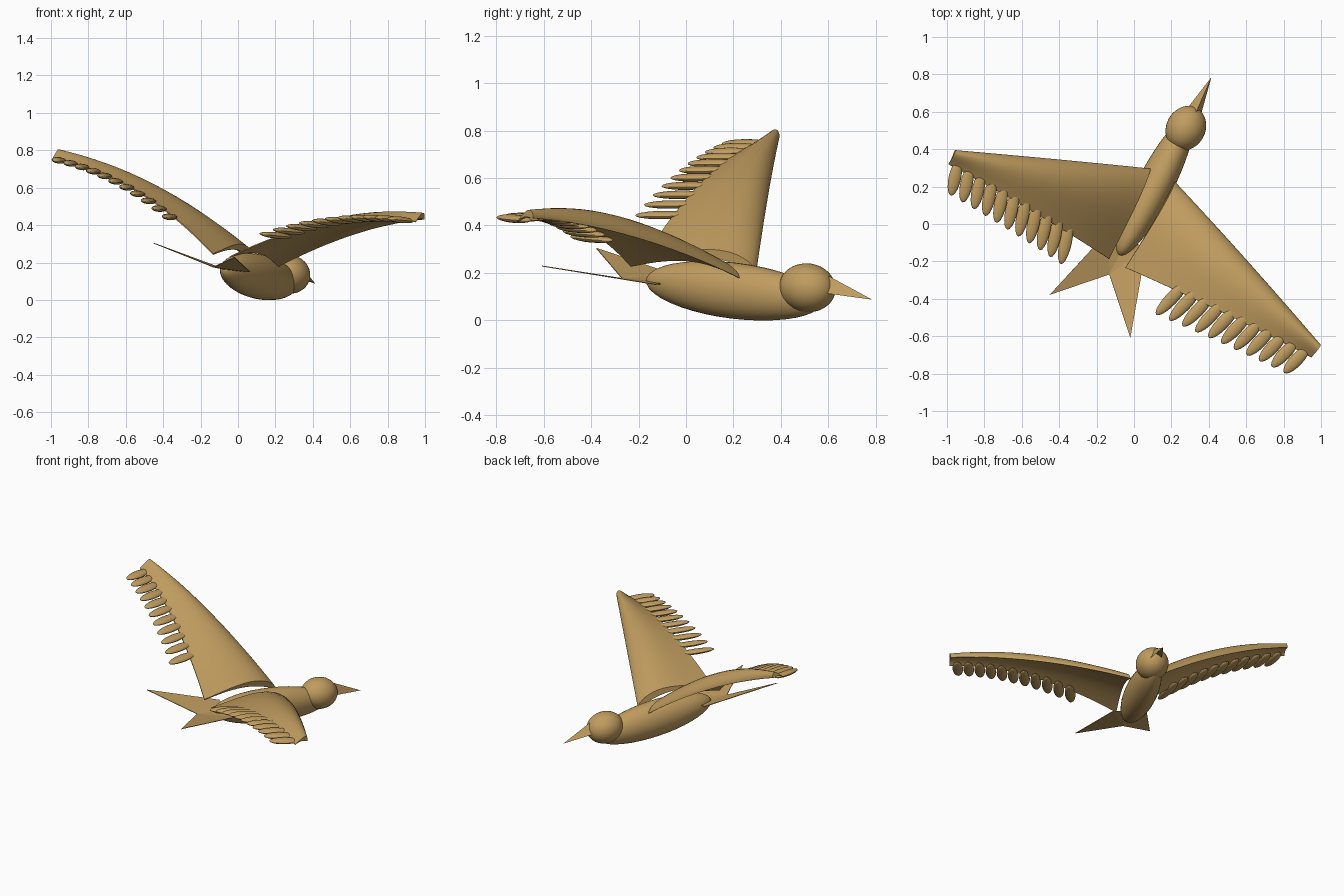
import bpy, bmesh, math
from mathutils import Matrix, Vector

if "Cube" in bpy.data.objects:
    bpy.data.objects.remove(bpy.data.objects["Cube"])

# Bird frame: local x = right wing, y = heading, z = up; banked and turned in the world
heading = Vector((0.45, 0.885, -0.12)).normalized()
right = Vector((0.872, -0.46, -0.152))
right = (right - right.dot(heading) * heading).normalized()
up = right.cross(heading)
FRAME = Matrix((right, heading, up)).transposed().to_4x4()
FRAME.translation = (0.116, 0.213, 0.125)

tan = bpy.data.materials.new("tan")
tan.diffuse_color = (0.53, 0.335, 0.115, 1)
tan.use_nodes = True
tan.node_tree.nodes["Principled BSDF"].inputs["Base Color"].default_value = tan.diffuse_color


def finish(name, bm, smooth=True, mirror=False):
    bmesh.ops.recalc_face_normals(bm, faces=bm.faces)
    me = bpy.data.meshes.new(name)
    bm.to_mesh(me)
    bm.free()
    me.materials.append(tan)
    ob = bpy.data.objects.new(name, me)
    bpy.context.collection.objects.link(ob)
    ob.matrix_world = FRAME
    if mirror:
        ob.modifiers.new("other_side", 'MIRROR')
    if smooth:
        bpy.ops.object.select_all(action='DESELECT')
        ob.select_set(True)
        bpy.context.view_layer.objects.active = ob
        bpy.ops.object.shade_smooth_by_angle(angle=math.radians(40))
    return ob


def ellipsoid(bm, centre, radii, spin=None, u=32, v=20):
    # poles lie along the local y axis
    m = Matrix.Translation(centre) @ (spin or Matrix.Identity(4))
    m = m @ Matrix.Diagonal((*radii, 1)) @ Matrix.Rotation(math.pi / 2, 4, 'X')
    bmesh.ops.create_uvsphere(bm, u_segments=u, v_segments=v, radius=1, matrix=m)


# Body and head
bm = bmesh.new()
ellipsoid(bm, (0, -0.01, -0.002), (0.096, 0.418, 0.119), Matrix.Rotation(math.radians(0.8), 4, 'X'))
finish("body", bm)
bm = bmesh.new()
ellipsoid(bm, (0, 0.336, 0.053), (0.105, 0.123, 0.103))
finish("head", bm)

# Beak: folded spike, hollow underneath
bm = bmesh.new()
tip = bm.verts.new((0, 0.645, 0.04))
base = [bm.verts.new((x, 0.41, z)) for x, z in
        ((0, 0.125), (0.046, 0.05), (0, 0.085), (-0.046, 0.05))]
for i in range(4):
    bm.faces.new((tip, base[i], base[(i + 1) % 4]))
bm.faces.new(base)
finish("beak", bm, smooth=False)


# Wing edges, arched along the span
def edge(a, b, t, arch):
    p = Vector(a).lerp(Vector(b), t)
    p.z += arch * t * (1 - t)
    return p


def front_edge(t):
    return edge((0.075, 0.052, 0.072), (1.12, -0.40, 0.44), t, 0.17)


def back_edge(t):
    return edge((0.05, -0.48, 0.055), (1.112, -0.48, 0.412), t, 0.345)


# Wings: cambered section with a thick rounded front, lofted from root to tip
bm = bmesh.new()
STEPS, CHORD = 16, 14
rings = []
for i in range(STEPS + 1):
    t = i / STEPS
    f, b = front_edge(t), back_edge(t)
    camber = 0.064 * (1 - t) + 0.022 * t + 0.06 * t * (1 - t)
    thick = 0.036 * (1 - t) + 0.028 * t
    upper, lower = [], []
    for k in range(CHORD + 1):
        s = (k / CHORD) ** 1.7
        p = f.lerp(b, s)
        p.z += camber * math.sin(math.pi * s ** 0.75)
        half = thick * (2.0 * math.sqrt(s) * (1 - s) ** 2 + 0.1 * s)
        upper.append(p + Vector((0, 0, half)))
        if k:
            lower.append(p - Vector((0, 0, half)))
    rings.append([bm.verts.new(p) for p in upper + lower[::-1]])
n = len(rings[0])
for r0, r1 in zip(rings, rings[1:]):
    for k in range(n):
        bm.faces.new((r0[k], r0[(k + 1) % n], r1[(k + 1) % n], r1[k]))
bm.faces.new(rings[0])
bm.faces.new(rings[-1])
finish("wings", bm, mirror=True)

# Flight feathers along the trailing edge
bm = bmesh.new()
COUNT = 11
for i in range(COUNT):
    k = i / (COUNT - 1)
    x = 0.325 + k * 0.722
    z = back_edge((x - 0.05) / 1.065).z - 0.003
    ellipsoid(bm, (x, -0.528, z), (0.034, 0.121 - 0.024 * k, 0.017),
              Matrix.Rotation(math.radians(-16), 4, 'Z')
              @ Matrix.Rotation(math.radians(5), 4, 'X'), 16, 10)
finish("flight_feathers", bm, mirror=True)

# Forked tail: thin plate with two pointed prongs
bm = bmesh.new()
outline = [(0, -0.33, -0.008), (0.11, -0.33, 0.003), (0.247, -0.80, 0.046), (0, -0.545, -0.015)]
top = [bm.verts.new((x, y, z + 0.002)) for x, y, z in outline]
low = [bm.verts.new((x, y, z - 0.002)) for x, y, z in outline]
for a, b, c in ((0, 1, 3), (1, 2, 3)):
    bm.faces.new((top[a], top[b], top[c]))
    bm.faces.new((low[c], low[b], low[a]))
for a, b in ((0, 1), (1, 2), (2, 3)):
    bm.faces.new((top[a], low[a], low[b], top[b]))
finish("tail", bm, smooth=False, mirror=True)
